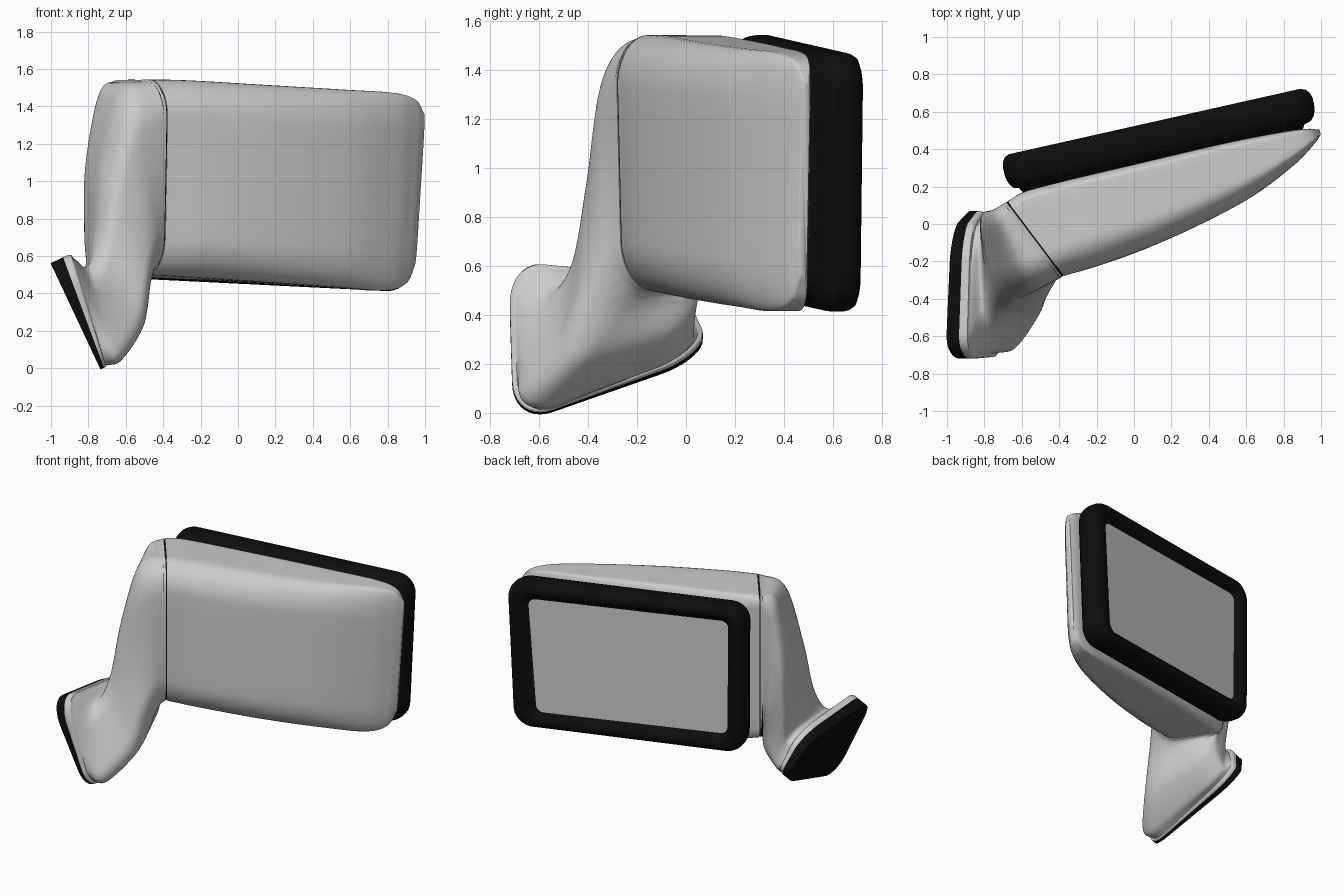
import bpy, math
from mathutils import Vector

if "Cube" in bpy.data.objects:
    bpy.data.objects.remove(bpy.data.objects["Cube"])

black = bpy.data.materials.new("black_plastic")
black.diffuse_color = (0.004, 0.004, 0.004, 1)
black.use_nodes = True
black.node_tree.nodes["Principled BSDF"].inputs["Base Color"].default_value = black.diffuse_color


def ring(a, b, c, d, front=(0.33, 0.2), back=(0.1, 0.08)):
    """Rounded quad through corners: a top-front, b top-back, c low-back, d low-front."""
    a, b, c, d = map(Vector, (a, b, c, d))
    corners = [(1, 1, back, 0), (0, 1, front, 1), (0, 0, front, 2), (1, 0, back, 3)]
    st = []
    for s0, t0, (rs, rt), q in corners:
        cs = s0 + (rs if s0 == 0 else -rs)
        ct = t0 + (rt if t0 == 0 else -rt)
        for i in range(11):
            w = (q + i / 10) * math.pi / 2
            st.append((cs + rs * math.cos(w), ct + rt * math.sin(w)))
    pts = []
    for i, (s, t) in enumerate(st):
        s2, t2 = st[(i + 1) % len(st)]
        n = 6 if i % 11 == 10 else 1      # subdivide the straight sides
        for k in range(n):
            u, v = s + (s2 - s) * k / n, t + (t2 - t) * k / n
            pts.append(a.lerp(b, u) * v + d.lerp(c, u) * (1 - v))
    return pts


def spline(rings, steps=10):
    """Smooth Catmull-Rom interpolation between rings."""
    out = []
    for i in range(len(rings) - 1):
        p1, p2 = rings[i], rings[i + 1]
        p0 = rings[i - 1] if i else [x * 2 - y for x, y in zip(p1, p2)]
        p3 = rings[i + 2] if i + 2 < len(rings) else [y * 2 - x for x, y in zip(p1, p2)]
        for k in range(steps):
            t = k / steps
            out.append([0.5 * (2 * q1 + (q2 - q0) * t + (2 * q0 - 5 * q1 + 4 * q2 - q3) * t * t
                        + (3 * q1 - q0 - 3 * q2 + q3) * t ** 3)
                        for q0, q1, q2, q3 in zip(p0, p1, p2, p3)])
    return out + [rings[-1]]


def loft(name, rings, mat=None, cap_end=True, angle=50):
    n = len(rings[0])
    verts = [p for r in rings for p in r]
    faces = [(i * n + j, i * n + (j + 1) % n, (i + 1) * n + (j + 1) % n, (i + 1) * n + j)
             for i in range(len(rings) - 1) for j in range(n)]
    faces.append(tuple(range(n))[::-1])
    if cap_end:
        faces.append(tuple(range(len(verts) - n, len(verts))))
    me = bpy.data.meshes.new(name)
    me.from_pydata(verts, [], faces)
    ob = bpy.data.objects.new(name, me)
    bpy.context.collection.objects.link(ob)
    bpy.ops.object.select_all(action='DESELECT')
    ob.select_set(True)
    bpy.context.view_layer.objects.active = ob
    bpy.ops.object.mode_set(mode='EDIT')
    bpy.ops.mesh.select_all(action='SELECT')
    bpy.ops.mesh.normals_make_consistent(inside=False)
    bpy.ops.object.mode_set(mode='OBJECT')
    bpy.ops.object.shade_smooth_by_angle(angle=math.radians(angle))
    if mat:
        me.materials.append(mat)
    return ob


def moved(r, v, scale=1.0):
    c = sum(r, Vector()) / len(r)
    return [c + (p - c) * scale + v for p in r]


# Mounting pad and the grey plate on it: a wedge on a leaning plane, thin at the bottom
def plate(h, inset=0.0):
    i = inset
    yz = [(-0.725 + i, 0.575 - i), (-0.03 - i, 0.51 - i), (0.105 - i, 0.23 + i * 0.3), (-0.705 + i, -0.053 + i * 0.3)]
    pts = []
    for y, z in yz:
        k = h * (0.2 + 1.3 * max(z, 0))
        pts.append((-0.738 - 0.47 * z + 0.9 * k, y, z + 0.42 * k))
    return ring(*pts, front=(0.2, 0.27), back=(0.25, 0.3))


loft("mounting_pad", [plate(0), plate(0.08)], black)

# Arm: plate edge, then a swept neck that turns into the seam
seam = ring((-0.375, -0.285, 1.545), (-0.68, 0.12, 1.54), (-0.68, 0.12, 0.505), (-0.395, -0.26, 0.495))
sn = Vector((0.79, 0.61, 0))
soft = dict(front=(0.36, 0.26), back=(0.25, 0.22))
low = dict(front=(0.25, 0.25), back=(0.25, 0.25))
neck = [
    plate(0.135, 0.02),
    ring((-0.80, -0.57, 0.54), (-0.82, -0.01, 0.55), (-0.73, 0.045, 0.25), (-0.60, -0.695, -0.005), **low),
    ring((-0.75, -0.46, 0.70), (-0.84, 0.03, 0.74), (-0.64, 0.05, 0.36), (-0.475, -0.525, 0.19), **low),
    ring((-0.70, -0.41, 1.08), (-0.84, 0.06, 1.10), (-0.65, 0.08, 0.46), (-0.42, -0.41, 0.41), **soft),
    ring((-0.57, -0.37, 1.475), (-0.77, 0.07, 1.475), (-0.68, 0.10, 0.49), (-0.40, -0.325, 0.48),
         front=(0.36, 0.24), back=(0.2, 0.16)),
    moved(seam, sn * -0.004),
]
loft("arm", [plate(0.08), plate(0.115), plate(0.13, 0.006)] + spline(neck))
loft("seam_gasket", [moved(seam, sn * -0.02, 0.988), moved(seam, sn * 0.02, 0.988)], black)

# Housing shell: front x,y / back x,y / top z / bottom z / lean of the bottom edge
rows = [(-0.15, -0.210, -0.53, 0.19, 1.54, 0.487, 0),
        (0.20, -0.075, 0.05, 0.33, 1.515, 0.46, 0.01),
        (0.60, 0.125, 0.50, 0.435, 1.49, 0.433, 0.03),
        (0.85, 0.305, 0.80, 0.493, 1.472, 0.416, 0.045),
        (0.96, 0.415, 0.93, 0.510, 1.435, 0.455, 0.05),
        (1.00, 0.470, 0.988, 0.505, 1.36, 0.55, 0.05)]
shell = [moved(seam, sn * 0.004)]
for fx, fy, bx, by, zt, zb, l in rows:
    shell.append(ring((fx, fy, zt), (bx, by, zt), (bx - l, by - l * 0.3, zb), (fx - l, fy - l * 0.3, zb)))
loft("housing", spline(shell) + [moved(shell[-1], Vector((0.002, 0.004, 0)), 0.96)])


# Black rim and glass, on the turned mirror plane
def rim(inset, n, r=0.12):
    i, m = inset, n - 0.19
    xz = [(-0.715 + i, 1.55 - i), (0.947 - i * 1.2, 1.465 - i), (0.90 - i * 1.3, 0.407 + i), (-0.71 + i, 0.487 + i)]
    f = (r / (1.63 - 2 * i), r / (1.06 - 2 * i))
    return ring(*[(x - 0.22 * m, 0.375 + 0.2245 * (x + 0.66) + 0.975 * m, z) for x, z in xz],
                front=f, back=f)


profile = [(0.075, -0.03), (0.06, 0.0), (0.03, 0.01), (0.014, 0.03), (0.005, 0.055), (0.0, 0.085),
           (0.0, 0.13), (0.006, 0.155), (0.02, 0.178), (0.045, 0.19), (0.07, 0.188),
           (0.09, 0.178), (0.102, 0.16), (0.115, 0.15), (0.125, 0.145)]
loft("rim", [rim(i, n, max(0.05, 0.13 - 0.65 * i)) for i, n in profile], black, cap_end=False)
loft("mirror_glass", [rim(0.122, 0.13, 0.05), rim(0.122, 0.147, 0.05)])
